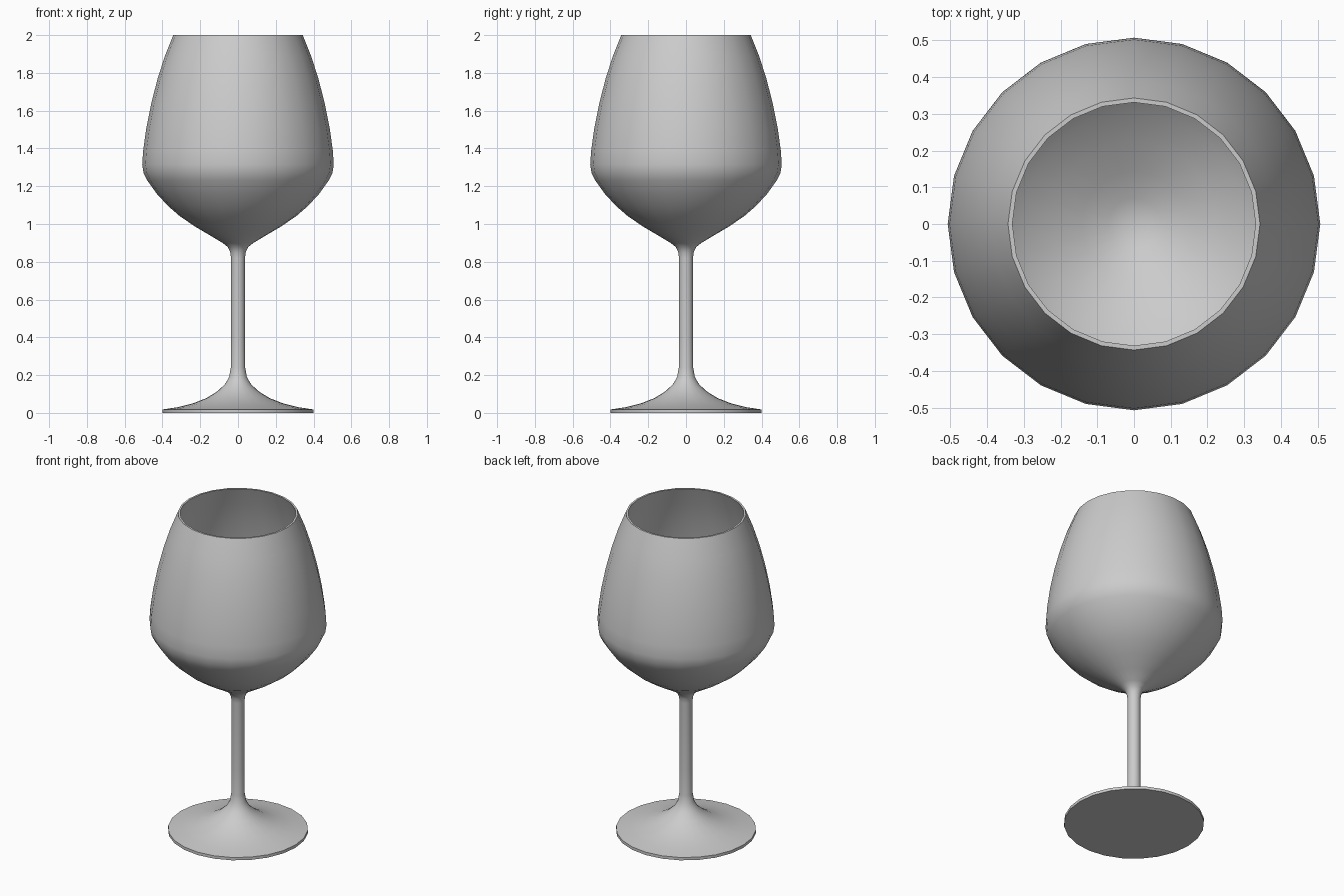
import bpy, bmesh, math

if "Cube" in bpy.data.objects:
    bpy.data.objects.remove(bpy.data.objects["Cube"])

SIDES = 24


def lathe(name, profile):
    """Spin an (r, z) profile around the z axis."""
    bm = bmesh.new()
    rings = []
    for r, z in profile:
        if r == 0:
            rings.append([bm.verts.new((0, 0, z))] * SIDES)
        else:
            rings.append([bm.verts.new((r * math.cos(math.tau * i / SIDES),
                                        r * math.sin(math.tau * i / SIDES), z))
                          for i in range(SIDES)])
    for a, b in zip(rings, rings[1:]):
        for i in range(SIDES):
            j = (i + 1) % SIDES
            bm.faces.new(list(dict.fromkeys((a[i], a[j], b[j], b[i]))))
    bmesh.ops.recalc_face_normals(bm, faces=bm.faces[:])
    mesh = bpy.data.meshes.new(name)
    bm.to_mesh(mesh)
    bm.free()
    obj = bpy.data.objects.new(name, mesh)
    bpy.context.collection.objects.link(obj)
    bpy.context.view_layer.objects.active = obj
    obj.select_set(True)
    bpy.ops.object.shade_smooth_by_angle(angle=math.radians(40))
    obj.select_set(False)
    return obj


# Foot and stem
base = [(0, 0), (0.40, 0), (0.40, 0.018), (0.32, 0.03), (0.24, 0.05),
        (0.17, 0.077), (0.115, 0.11), (0.07, 0.15), (0.047, 0.19),
        (0.038, 0.24), (0.037, 0.40), (0.037, 0.82), (0.041, 0.85), (0.053, 0.877)]

# Outside of the bowl, up to the rim
bowl = [(0.08, 0.899), (0.15, 0.941), (0.23, 0.988), (0.31, 1.043), (0.37, 1.095),
        (0.43, 1.16), (0.48, 1.23), (0.50, 1.27), (0.507, 1.315), (0.502, 1.39),
        (0.485, 1.51), (0.46, 1.635), (0.427, 1.765), (0.388, 1.887), (0.343, 2.0)]

# Inside of the bowl, following the outside at the wall thickness
WALL = 0.012
inside = [(0.343 - WALL, 2.0)]
for k in range(len(bowl) - 2, 0, -1):
    (r0, z0), (r1, z1) = bowl[k - 1], bowl[k + 1]
    length = math.hypot(r1 - r0, z1 - z0)
    inside.append((bowl[k][0] - WALL * (z1 - z0) / length,
                   bowl[k][1] + WALL * (r1 - r0) / length))
inside += [(0.07, 0.912), (0, 0.895)]

lathe("wine_glass", base + bowl + inside)
